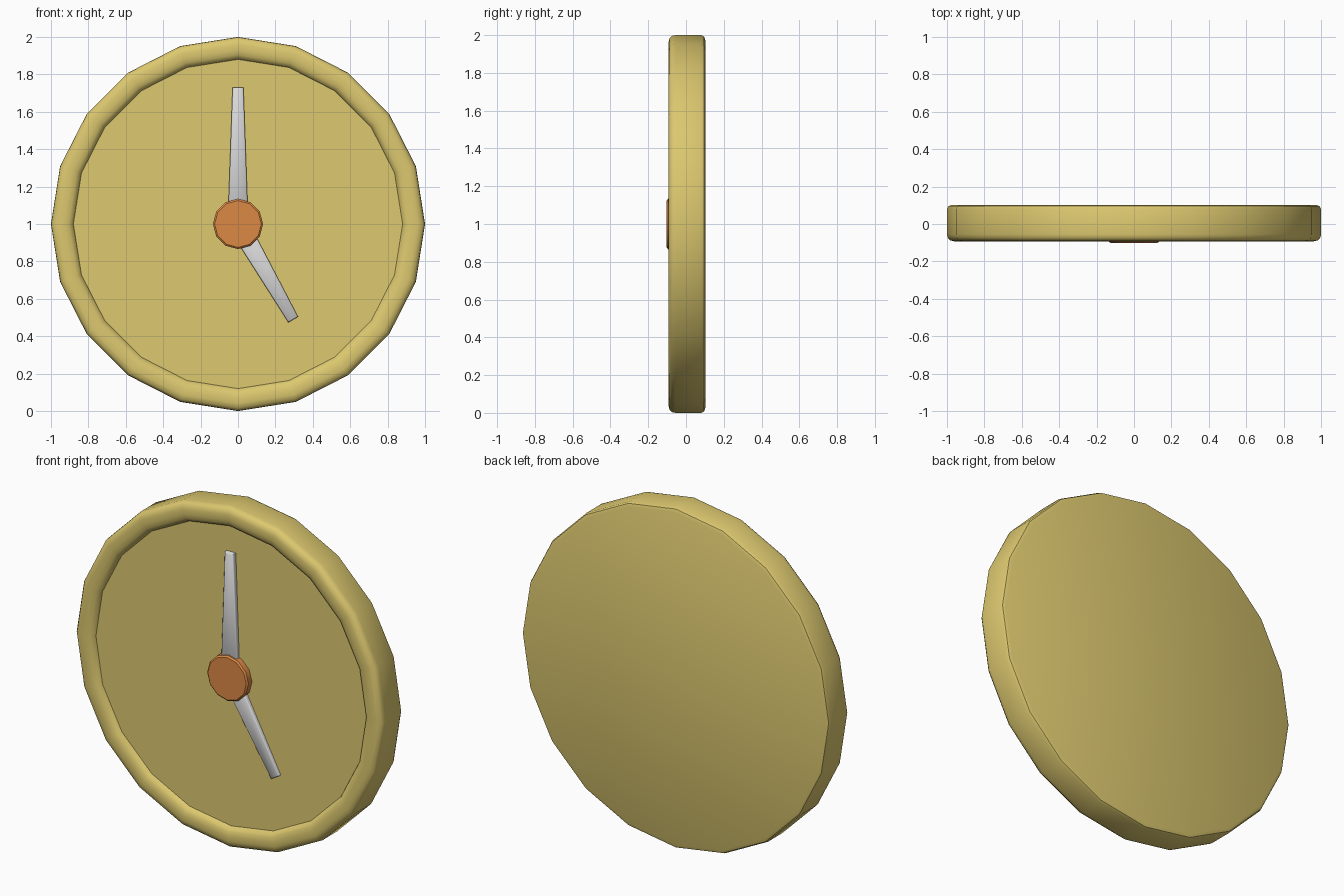
import bpy, bmesh, math
from mathutils import Matrix, Vector

if "Cube" in bpy.data.objects:
    bpy.data.objects.remove(bpy.data.objects["Cube"])


def material(name, rgb):
    m = bpy.data.materials.new(name)
    m.diffuse_color = (*rgb, 1)
    m.use_nodes = True
    m.node_tree.nodes["Principled BSDF"].inputs["Base Color"].default_value = m.diffuse_color
    return m


gold = material("pale gold", (0.72, 0.58, 0.16))
silver = material("light grey", (0.70, 0.70, 0.71))
copper = material("copper orange", (0.72, 0.25, 0.06))


def finish(name, bm, mat, angle):
    bmesh.ops.recalc_face_normals(bm, faces=bm.faces)
    mesh = bpy.data.meshes.new(name)
    bm.to_mesh(mesh)
    bm.free()
    mesh.materials.append(mat)
    ob = bpy.data.objects.new(name, mesh)
    bpy.context.collection.objects.link(ob)
    bpy.ops.object.select_all(action='DESELECT')
    bpy.context.view_layer.objects.active = ob
    ob.select_set(True)
    bpy.ops.object.shade_smooth_by_angle(angle=math.radians(angle))
    return ob


# Lathe a (radius, y) profile round the y axis at z = 1, capping both ends
def lathe(name, profile, sides, mat, angle):
    bm = bmesh.new()
    rings = []
    for r, y in profile:
        rings.append([bm.verts.new((r * math.cos(2 * math.pi * i / sides), y,
                                    1 + r * math.sin(2 * math.pi * i / sides)))
                      for i in range(sides)])
    for a, b in zip(rings, rings[1:]):
        for i in range(sides):
            j = (i + 1) % sides
            bm.faces.new((a[i], a[j], b[j], b[i]))
    bm.faces.new(rings[0])
    bm.faces.new(rings[-1])
    return finish(name, bm, mat, angle)


# Tapered hand pointing up, then turned clockwise
def hand(name, length, base, tip, front, turn):
    bm = bmesh.new()
    outline = [(-base, 0), (base, 0), (tip, length), (-tip, length)]
    face = bm.faces.new([bm.verts.new((x, -0.055, z)) for x, z in outline])
    ext = bmesh.ops.extrude_face_region(bm, geom=[face])["geom"]
    top = [v for v in ext if isinstance(v, bmesh.types.BMVert)]
    bmesh.ops.translate(bm, verts=top, vec=Vector((0, front + 0.055, 0)))
    edges = [e for e in bm.edges if all(v in top for v in e.verts)]
    bmesh.ops.bevel(bm, geom=edges, offset=0.006, segments=1, affect='EDGES')
    bm.transform(Matrix.Translation((0, 0, 1)) @ Matrix.Rotation(math.radians(turn), 4, 'Y'))
    return finish(name, bm, silver, 50)


# Case with rounded rim and recessed dial
lathe("clock_case", [(0.88, -0.061), (0.887, -0.076), (0.905, -0.088), (0.93, -0.093),
                     (0.96, -0.093), (0.985, -0.087), (0.997, -0.072), (1.0, -0.055),
                     (1.0, 0.08), (0.993, 0.095), (0.975, 0.102)], 20, gold, 40)

# Hands at five o'clock
hand("minute_hand", 0.73, 0.055, 0.029, -0.086, 0)
hand("hour_hand", 0.59, 0.055, 0.030, -0.082, 150)

# Centre hub
lathe("centre_hub", [(0.134, -0.055), (0.134, -0.094), (0.125, -0.102)], 12, copper, 35)
